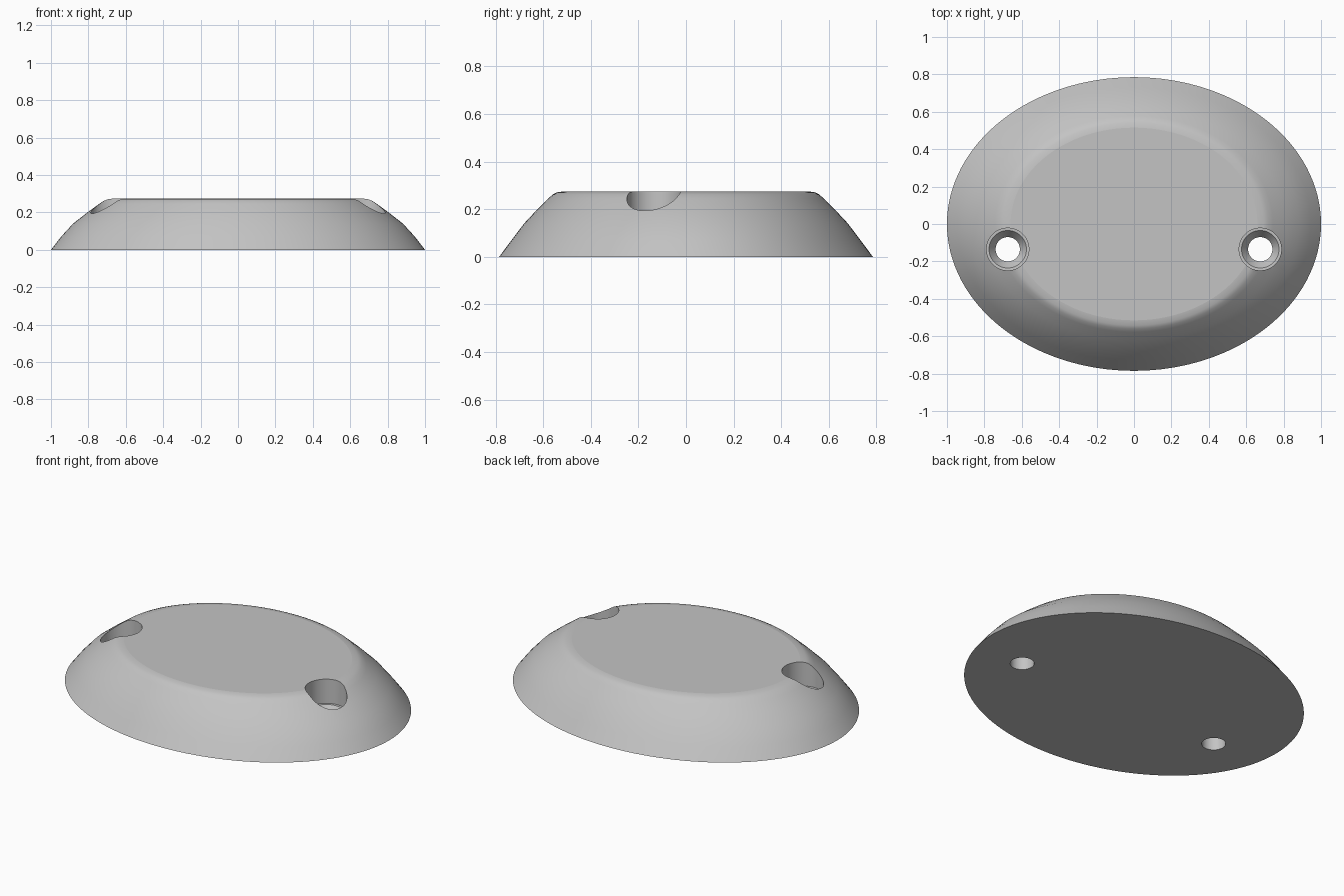
import bpy
import bmesh
from math import cos, sin, pi, radians

cube = bpy.data.objects.get("Cube")
if cube:
    bpy.data.objects.remove(cube, do_unlink=True)

grey = bpy.data.materials.new("plain_grey")
grey.use_nodes = True
colour = (0.55, 0.55, 0.55, 1)
grey.diffuse_color = colour
grey.node_tree.nodes["Principled BSDF"].inputs["Base Color"].default_value = colour


def stacked_ellipses(name, rings, centre=(0, 0), sides=96):
    """Closed solid skinned over (z, x radius, y radius) rings."""
    bm = bmesh.new()
    loops = []
    for z, rx, ry in rings:
        loops.append([bm.verts.new((centre[0] + rx * cos(2 * pi * i / sides),
                                    centre[1] + ry * sin(2 * pi * i / sides), z))
                      for i in range(sides)])
    for low, high in zip(loops, loops[1:]):
        for i in range(sides):
            j = (i + 1) % sides
            bm.faces.new((low[i], low[j], high[j], high[i]))
    bm.faces.new(loops[0][::-1])
    bm.faces.new(loops[-1])
    mesh = bpy.data.meshes.new(name)
    bm.to_mesh(mesh)
    bm.free()
    mesh.materials.append(grey)
    obj = bpy.data.objects.new(name, mesh)
    bpy.context.collection.objects.link(obj)
    return obj


# Oval body: sloped flank, rounded shoulder, flat top
body = stacked_ellipses("oval_body", [
    (0, 1, 0.785), (0.07, 0.946, 0.733), (0.14, 0.882, 0.68),
    (0.2, 0.805, 0.624), (0.245, 0.743, 0.578), (0.262, 0.717, 0.56),
    (0.271, 0.694, 0.542), (0.275, 0.66, 0.515)], sides=128)

# Screw holes: wide bore, narrow ledge, countersink, through hole
bore = [(-0.1, 0.065), (0.08, 0.065), (0.13, 0.1), (0.131, 0.113), (0.4, 0.113)]
bpy.context.view_layer.objects.active = body
for side, x in (("left", 0.675), ("right", -0.675)):
    cutter = stacked_ellipses(side + "_hole_cutter", [(z, r, r) for z, r in bore],
                              (x, -0.135), 48)
    cutter.hide_render = True
    cut = body.modifiers.new(side + "_hole", 'BOOLEAN')
    cut.operation = 'DIFFERENCE'
    cut.solver = 'EXACT'
    cut.object = cutter
    bpy.ops.object.modifier_apply(modifier=cut.name)
    bpy.data.objects.remove(cutter, do_unlink=True)

# Smooth flank and bores, flat top and underside
bpy.ops.object.select_all(action='DESELECT')
body.select_set(True)
bpy.ops.object.shade_smooth_by_angle(angle=radians(30))
for face in body.data.polygons:
    if abs(face.normal.z) > 0.999:
        face.use_smooth = False
